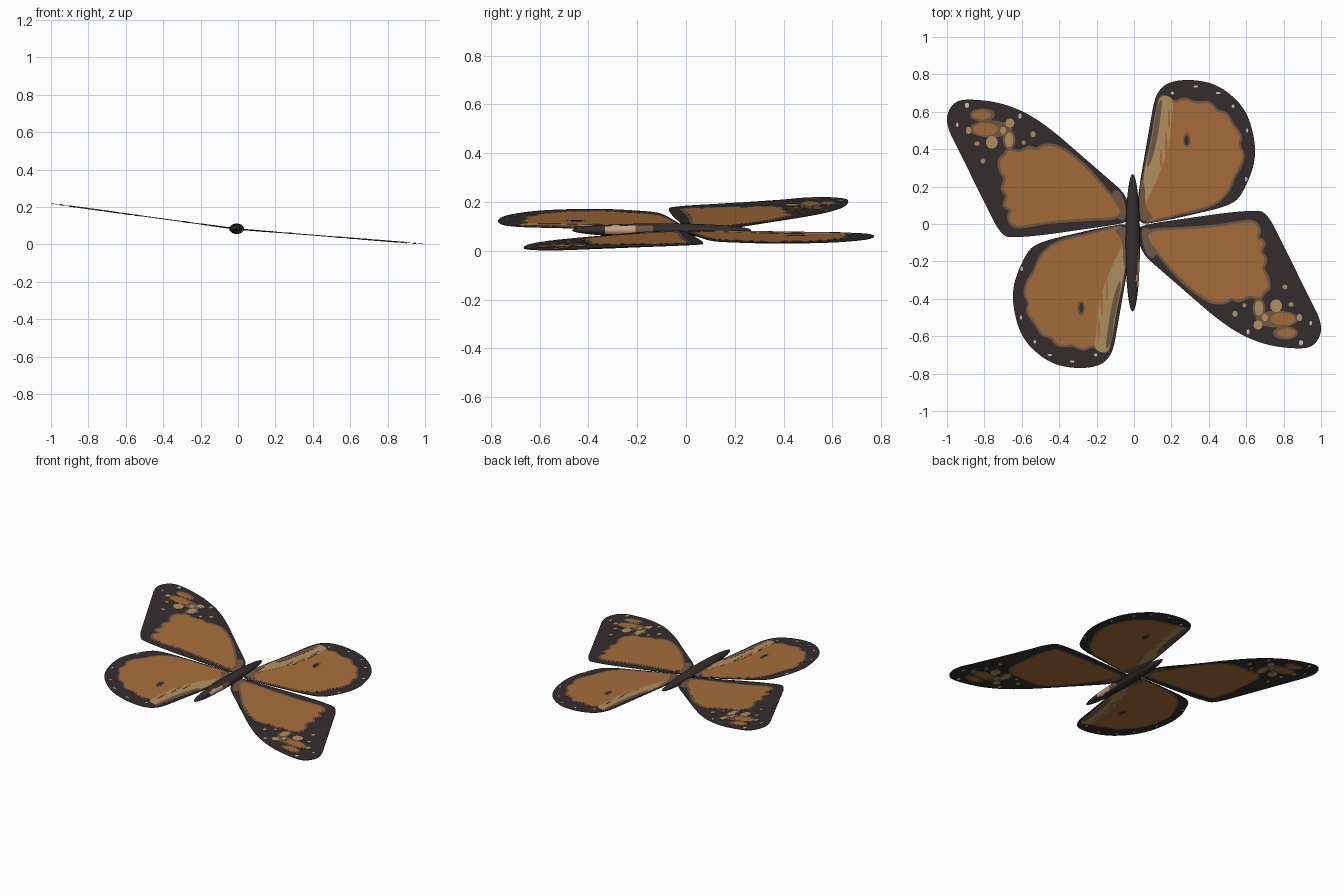
import bpy, bmesh, math
from mathutils import Vector, Matrix

cube = bpy.data.objects.get("Cube")
if cube:
    bpy.data.objects.remove(cube, do_unlink=True)


def srgb(*c):
    return tuple(((v / 255 + 0.055) / 1.055) ** 2.4 for v in c) + (1.0,)


def material(name, colour):
    m = bpy.data.materials.new(name)
    m.use_nodes = True
    m.diffuse_color = colour
    bsdf = m.node_tree.nodes["Principled BSDF"]
    bsdf.inputs["Base Color"].default_value = colour
    bsdf.inputs["Roughness"].default_value = 0.8
    return m


DARK = material("dark brown", srgb(53, 45, 45))
ORANGE = material("wing orange", srgb(168, 110, 58))
TAN = material("wing tan", srgb(178, 145, 97))
TAUPE = material("taupe", srgb(112, 88, 70))
PALE = material("pale spot", srgb(205, 196, 186))
FLESH = material("body tan", srgb(200, 164, 138))


def link(name, bm, mats):
    me = bpy.data.meshes.new(name)
    bm.to_mesh(me)
    bm.free()
    for m in mats:
        me.materials.append(m)
    ob = bpy.data.objects.new(name, me)
    bpy.context.collection.objects.link(ob)
    return ob


def smooth(pts, steps=4):
    """Closed Catmull-Rom curve through the points."""
    p = [Vector(q) for q in pts]
    n, out = len(p), []
    for i in range(n):
        a, b, c, d = p[i - 1], p[i], p[(i + 1) % n], p[(i + 2) % n]
        for k in range(steps):
            t = k / steps
            out.append(0.5 * (2 * b + (c - a) * t + (2 * a - 5 * b + 4 * c - d) * t * t
                              + (3 * b - a - 3 * c + d) * t ** 3))
    return out


def grow(pts, d):
    """Offset a clockwise outline outwards."""
    out, n = [], len(pts)
    for i in range(n):
        t = Vector(pts[(i + 1) % n]) - Vector(pts[i - 1])
        t.normalize()
        out.append(Vector(pts[i]) + Vector((-t.y, t.x)) * d)
    return out


def ellipse(cx, cy, rx, ry, n=14):
    return [Vector((cx + rx * math.cos(2 * math.pi * i / n),
                    cy + ry * math.sin(2 * math.pi * i / n))) for i in range(n)]


def wing_height(x):
    # one side is raised, the other droops to the ground
    return 0.082 - 0.080 * x if x > 0 else 0.082 - 0.137 * x


def plate(name, outlines, turn, layer, mat):
    """Thin plates on the wing plane; higher layers are thicker and show on both sides."""
    h = 0.001 + 0.0007 * layer
    bm = bmesh.new()
    for pts in outlines:
        rings = []
        for s in (-1, 1):
            rings.append([bm.verts.new((p.x * turn, p.y * turn,
                                        wing_height(p.x * turn) + s * h)) for p in pts])
        low, top = rings
        n = len(pts)
        caps = [bm.faces.new(low[::-1]), bm.faces.new(top)]
        for i in range(n):
            bm.faces.new((low[i], low[(i + 1) % n], top[(i + 1) % n], top[i]))
        bmesh.ops.triangulate(bm, faces=caps, ngon_method='EAR_CLIP')
    bmesh.ops.recalc_face_normals(bm, faces=bm.faces[:])
    return link(name, bm, [mat])


# Long wing: outline and orange field
fore_edge = [(-.02, .02), (-.04, .13), (-.09, .20), (-.235, .32), (-.395, .465), (-.555, .58),
             (-.715, .645), (-.88, .665), (-.96, .645), (-1.0, .57), (-.98, .48), (-.93, .405),
             (-.875, .32), (-.835, .21), (-.79, .11), (-.75, .015), (-.70, -.055),
             (-.65, -.07), (-.50, -.06), (-.29, -.03)]
fore_edge = [(max(-1.0, x), y) for x, y in fore_edge][::-1]
fore_field = [(-.08, .08), (-.10, .04), (-.24, .03), (-.45, .015), (-.62, -.01), (-.665, .03),
              (-.655, .075), (-.69, .10), (-.675, .15), (-.70, .19), (-.685, .24), (-.71, .29),
              (-.715, .34), (-.69, .365), (-.67, .39), (-.61, .385), (-.56, .405), (-.52, .395),
              (-.48, .415), (-.40, .405), (-.27, .31), (-.14, .165)]
fore_root = [(-.045, .03), (-.085, .03), (-.12, .10), (-.115, .17), (-.08, .175), (-.05, .11)]
fore_halos = [(-.81, .583, .068, .036), (-.765, .508, .115, .046), (-.668, .45, .034, .053)]
fore_bars = [(-.815, .583, .05, .024), (-.795, .508, .066, .034)]
fore_tan = [(-.76, .437, .032, .034), (-.668, .45, .022, .04), (-.663, .54, .024, .024),
            (-.54, .48, .014, .016), (-.807, .337, .013, .013), (-.59, .435, .011, .011),
            (-.885, .50, .014, .02), (-.70, .50, .016, .02), (-.84, .43, .014, .012)]
fore_pale = [(-.61, .577, .009, .013), (-.893, .635, .011, .014), (-.945, .53, .007, .012)]

# Round wing: outline, orange field and tan inner band
hind_edge = [(.025, .02), (.035, .24), (.075, .43), (.10, .615), (.13, .705), (.19, .755),
             (.30, .77), (.43, .745), (.54, .67), (.61, .57), (.645, .43), (.64, .32),
             (.60, .21), (.55, .13), (.47, .09), (.35, .06), (.165, .02)]
hind_field = [(.06, .035), (.06, .25), (.10, .45), (.13, .62), (.155, .68), (.22, .65), (.27, .665),
              (.33, .645), (.40, .645), (.44, .605), (.49, .585), (.525, .53), (.565, .47),
              (.56, .42), (.58, .37), (.565, .31), (.53, .25), (.50, .18), (.44, .12),
              (.36, .085), (.25, .06), (.15, .035)]
hind_band = [(.05, .10), (.05, .24), (.092, .45), (.118, .60), (.145, .68), (.205, .665),
             (.20, .55), (.185, .42), (.14, .28), (.09, .17)]
hind_root = [(.035, .03), (.035, .22), (.055, .21), (.065, .09), (.10, .035)]
hind_streak = [(.07, .32), (.10, .48), (.125, .63), (.15, .66), (.138, .55), (.12, .44), (.09, .33)]
hind_lines = [(.172, .42, .007, .07), (.145, .35, .006, .05), (.187, .56, .006, .05)]
hind_pale = [(.205, .70, .009, .008), (.45, .70, .012, .006), (.53, .63, .008, .009),
             (.605, .50, .006, .012), (.60, .24, .007, .012), (.33, .735, .012, .006)]


def spots(rows):
    return [ellipse(*r) for r in rows]


# Each side carries the same pair, turned half round
for side, turn in (("raised", 1), ("lowered", -1)):
    f, field = f"{side}_long_wing", smooth(fore_field)
    plate(f, [smooth(fore_edge)], turn, 0, DARK)
    plate(f + "_field_rim", [grow(field, .014), smooth(fore_root)], turn, 1, TAUPE)
    plate(f + "_field", [field], turn, 2, ORANGE)
    plate(f + "_spot_rims", spots(fore_halos), turn, 2, TAUPE)
    plate(f + "_bars", spots(fore_bars), turn, 3, ORANGE)
    plate(f + "_tan_spots", spots(fore_tan), turn, 4, TAN)
    plate(f + "_pale_spots", spots(fore_pale), turn, 4, PALE)

for side, turn in (("lowered", 1), ("raised", -1)):
    r, field = f"{side}_round_wing", smooth(hind_field)
    plate(r, [smooth(hind_edge)], turn, 0, DARK)
    plate(r + "_field_rim", [grow(field, .012)], turn, 1, TAUPE)
    plate(r + "_field", [field], turn, 2, ORANGE)
    plate(r + "_inner_band", [smooth(hind_band)], turn, 3, TAN)
    plate(r + "_root_patch", [smooth(hind_root), smooth(hind_streak)], turn, 4, TAUPE)
    plate(r + "_band_lines", spots(hind_lines), turn, 4, ORANGE)
    plate(r + "_eye_rim", spots([(.283, .45, .02, .04)]), turn, 3, TAUPE)
    plate(r + "_eye", spots([(.281, .447, .012, .026)]), turn, 4, DARK)
    plate(r + "_pale_spots", spots(hind_pale), turn, 2, PALE)

# Spindle body with a tan patch on one flank
bm = bmesh.new()
bmesh.ops.create_uvsphere(bm, u_segments=24, v_segments=32, radius=1)
bmesh.ops.rotate(bm, verts=bm.verts, matrix=Matrix.Rotation(math.pi / 2, 3, 'X'))
bmesh.ops.scale(bm, verts=bm.verts, vec=(.039, .367, .028))
bmesh.ops.translate(bm, verts=bm.verts, vec=(-.007, -.10, .084))
for face in bm.faces:
    face.smooth = True
    c = face.calc_center_median()
    if c.x > .012 and abs(c.z - .084) < .019 and -.34 < c.y < -.14:
        face.material_index = 1 if c.y < -.21 else 2
link("body", bm, [DARK, FLESH, TAUPE])
